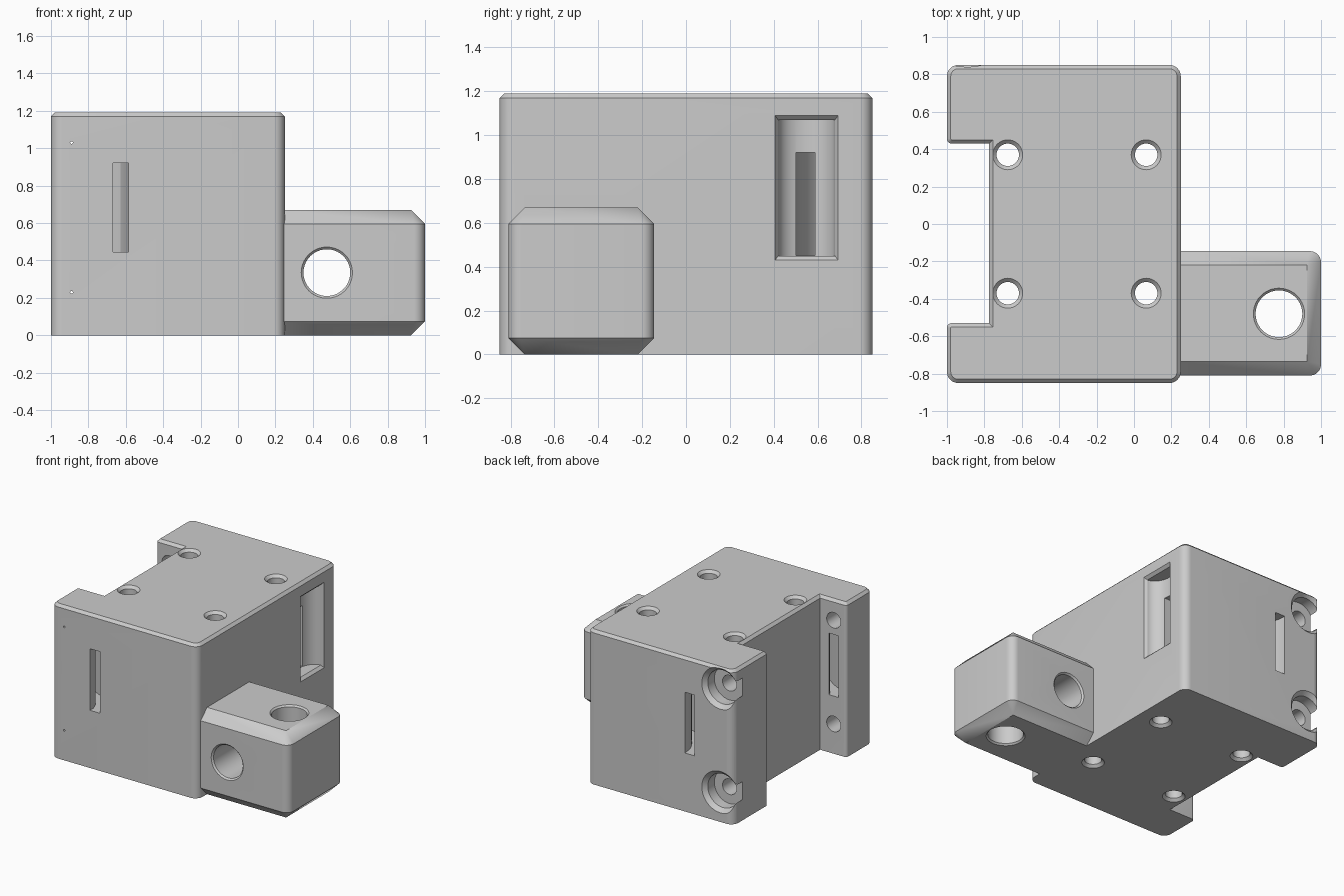
import bpy, bmesh, math
from mathutils import Vector

if "Cube" in bpy.data.objects:
    bpy.data.objects.remove(bpy.data.objects["Cube"])

grey = bpy.data.materials.new("plain grey")
grey.use_nodes = True
colour = (0.6, 0.6, 0.6, 1)
grey.diffuse_color = colour
grey.node_tree.nodes["Principled BSDF"].inputs["Base Color"].default_value = colour


def finish(name, bm):
    bmesh.ops.recalc_face_normals(bm, faces=bm.faces[:])
    mesh = bpy.data.meshes.new(name)
    bm.to_mesh(mesh)
    bm.free()
    mesh.materials.append(grey)
    obj = bpy.data.objects.new(name, mesh)
    bpy.context.collection.objects.link(obj)
    return obj


def loft(name, rings):
    """Closed solid through rings of equal point count."""
    bm = bmesh.new()
    loops = [[bm.verts.new(p) for p in ring] for ring in rings]
    n = len(loops[0])
    for a, b in zip(loops, loops[1:]):
        for i in range(n):
            j = (i + 1) % n
            bm.faces.new((a[i], a[j], b[j], b[i]))
    bm.faces.new(loops[0])
    bm.faces.new(loops[-1])
    return finish(name, bm)


def bore(name, centre, axis, steps, n=40):
    """Stepped round cutter; steps are (position on axis, radius)."""
    rings = []
    for t, r in steps:
        ring = []
        for i in range(n):
            a = math.tau * i / n
            u, v = r * math.cos(a), r * math.sin(a)
            off = Vector((u, v, t)) if axis == "Z" else Vector((u, t, v))
            ring.append(Vector(centre) + off)
        rings.append(ring)
    return loft(name, rings)


def channel(name, path, width, z0, z1):
    """Curved slot cutter following a path in plan."""
    rings = []
    pts = [Vector(p) for p in path]
    for i, p in enumerate(pts):
        d = (pts[min(i + 1, len(pts) - 1)] - pts[max(i - 1, 0)]).normalized()
        s = Vector((-d.y, d.x)) * width / 2
        rings.append([(*(p + s), z0), (*(p - s), z0), (*(p - s), z1), (*(p + s), z1)])
    return loft(name, rings)


def combine(target, tool, operation):
    mod = target.modifiers.new("combine", "BOOLEAN")
    mod.operation, mod.object, mod.solver = operation, tool, "EXACT"
    bpy.context.view_layer.objects.active = target
    bpy.ops.object.modifier_apply(modifier=mod.name)
    bpy.data.objects.remove(tool)


# Main body: C-shaped plan, rounded uprights, chamfered top rim
H = 1.19
plan = [(-1, -0.85), (0.25, -0.85), (0.25, 0.85), (-1, 0.85),
        (-1, 0.43), (-0.775, 0.43), (-0.775, -0.53), (-1, -0.53)]
bm = bmesh.new()
base = bm.faces.new([bm.verts.new((x, y, 0)) for x, y in plan])
up = bmesh.ops.extrude_face_region(bm, geom=[base])["geom"]
bmesh.ops.translate(bm, vec=(0, 0, H), verts=[v for v in up if isinstance(v, bmesh.types.BMVert)])


def uprights(test):
    return [e for e in bm.edges
            if abs(e.verts[0].co.z - e.verts[1].co.z) > 1 and test(e.verts[0].co)]


for radius, test in ((0.06, lambda c: abs(c.y) > 0.8),
                     (0.025, lambda c: c.x < -0.99 and abs(c.y) < 0.6)):
    bmesh.ops.bevel(bm, geom=uprights(test), offset=radius, segments=8,
                    profile=0.5, affect="EDGES")
rim = [e for e in bm.edges if all(v.co.z > H - 0.001 for v in e.verts)]
bmesh.ops.bevel(bm, geom=rim, offset=0.02, segments=1, affect="EDGES")
body = finish("housing_body", bm)

# Side lug: rounded block with wide chamfers above and below
bm = bmesh.new()
x0, x1, y0, y1, c, r, top = 0.2, 1.0, -0.81, -0.145, 0.075, 0.06, 0.67
outline = [(x0, y0), (x0, y1)]
for cy, start in ((y0 + r, -90), (y1 - r, 0)):
    for i in range(9):
        a = math.radians(start + i * 90 / 8)
        outline.append((x1 - r + r * math.cos(a), cy + r * math.sin(a)))
for z in (c, top - c):
    for x, y in outline:
        bm.verts.new((x, y, z))
for z in (0, top):
    for x in (x0, x1 - c):
        for y in (y0 + c, y1 - c):
            bm.verts.new((x, y, z))
bmesh.ops.convex_hull(bm, input=bm.verts[:])
bmesh.ops.dissolve_limit(bm, angle_limit=0.01, verts=bm.verts[:], edges=bm.edges[:])
combine(body, finish("side_lug", bm), "UNION")

cutters = []

# Four vertical bolt holes, countersunk at both ends
for x in (-0.675, 0.065):
    for y in (-0.37, 0.37):
        cutters.append(bore("bolt_hole", (x, y, 0), "Z",
                            [(-0.01, 0.09), (0.02, 0.06), (H - 0.02, 0.06), (H + 0.01, 0.09)]))

# Crossing rod holes in the lug
cutters.append(bore("rod_hole_upright", (0.775, -0.48, 0), "Z",
                    [(-0.01, 0.147), (0.012, 0.125), (top - 0.012, 0.125), (top + 0.01, 0.147)]))
cutters.append(bore("rod_hole_level", (0.475, 0, 0.335), "Y",
                    [(y0 - 0.01, 0.147), (y0 + 0.012, 0.125),
                     (y1 - 0.012, 0.125), (y1 + 0.01, 0.147)]))

# Screw holes through the ears, counterbored at the back
for z in (0.23, 1.03):
    cutters.append(bore("screw_hole", (-0.89, 0, z), "Y",
                        [(0.87, 0.18), (0.82, 0.13), (0.74, 0.13), (0.74, 0.06),
                         (-0.78, 0.06), (-0.83, 0.007), (-0.87, 0.007)]))

# Side window: rounded pocket with flared ends
pocket = []
for z, grow in ((0.45, 0), (1.07, 0)):
    ring = [(0.3, 0.68, z), (0.3, 0.42, z)]
    for i in range(17):
        a = math.pi * i / 16
        ring.append((0.235 - 0.1 * math.sin(a), 0.55 - 0.13 * math.cos(a), z))
    pocket.append(ring)
cutters.append(loft("window_pocket", pocket))
cutters.append(loft("window_flare", [
    [(x, 0.55 - w, 0.45 - g), (x, 0.55 + w, 0.45 - g),
     (x, 0.55 + w, 1.07 + g), (x, 0.55 - w, 1.07 + g)]
    for x, w, g in ((0.23, 0.13, 0), (0.26, 0.15, 0.03))]))

# Strap channels: front face to ear, and window to back face
cutters.append(channel("front_strap_channel",
                       [(-0.627, -0.9), (-0.627, -0.8), (-0.66, -0.72), (-0.76, -0.65),
                        (-0.86, -0.6), (-0.89, -0.55), (-0.89, -0.5)], 0.085, 0.445, 0.92))
bend = [(-0.327 - 0.3 * math.sin(a), 0.845 - 0.3 * math.cos(a))
        for a in (math.radians(9 * i) for i in range(11))]
cutters.append(channel("back_strap_channel", [(0.2, 0.545)] + bend + [(-0.627, 0.9)],
                       0.085, 0.451, 0.92))

for cutter in cutters:
    combine(body, cutter, "DIFFERENCE")

bpy.ops.object.select_all(action="DESELECT")
body.select_set(True)
bpy.context.view_layer.objects.active = body
bpy.ops.object.shade_smooth_by_angle(angle=math.radians(25))
